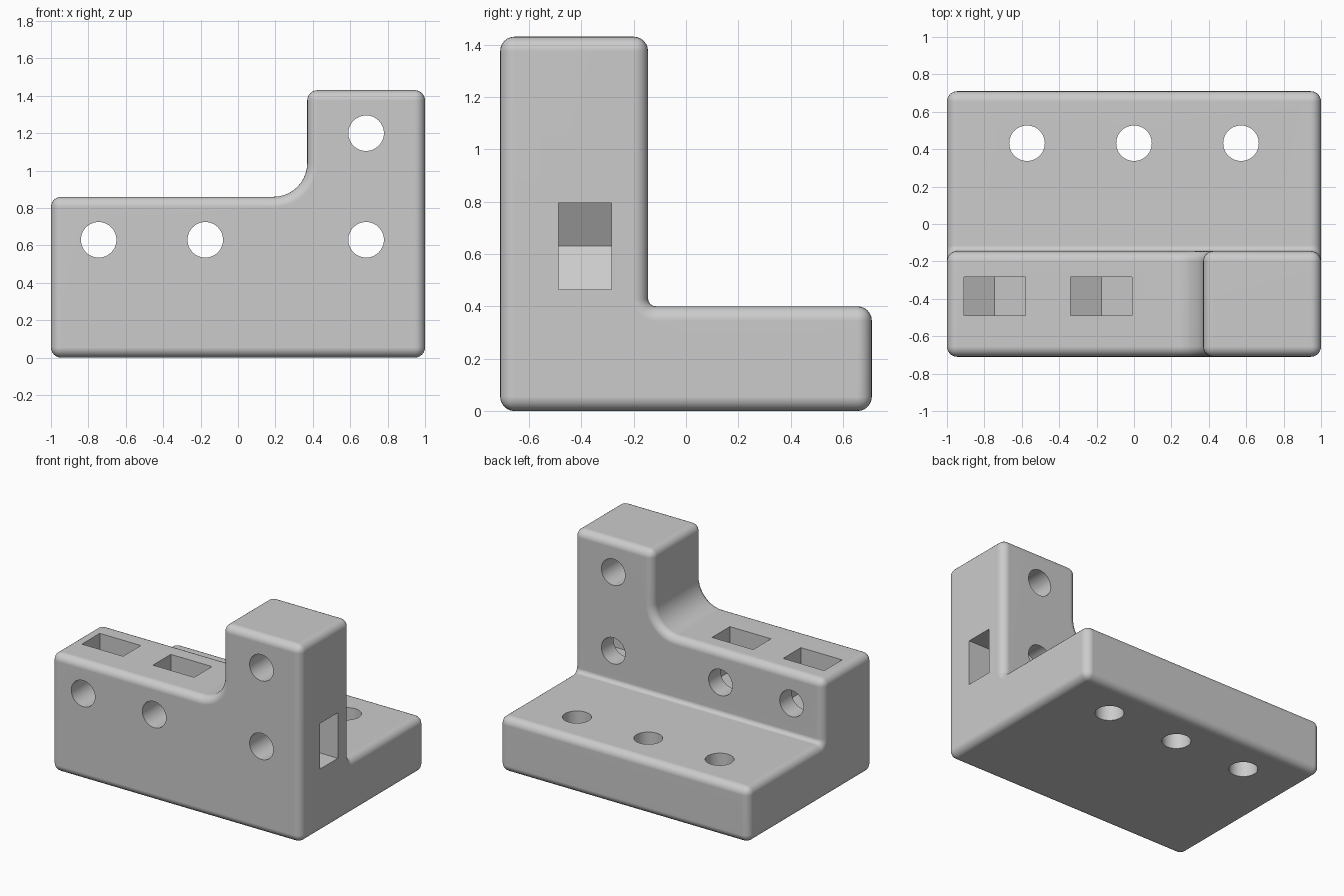
import bpy
import bmesh
import math
from mathutils import Matrix, Vector

old = bpy.data.objects.get("Cube")
if old:
    bpy.data.objects.remove(old, do_unlink=True)

grey = bpy.data.materials.new("light_grey")
grey.use_nodes = True
colour = (0.6, 0.6, 0.6, 1)
grey.diffuse_color = colour
grey.node_tree.nodes["Principled BSDF"].inputs["Base Color"].default_value = colour

# Main dimensions
FRONT, WALL_BACK, BACK = -0.71, -0.145, 0.71
POST_X = 0.37
BASE_TOP, WALL_TOP, POST_TOP = 0.40, 0.86, 1.43
HOLE_R = 0.095
NUT_HALF = 0.165


def new_object(name, bm):
    bmesh.ops.recalc_face_normals(bm, faces=bm.faces[:])
    mesh = bpy.data.meshes.new(name)
    bm.to_mesh(mesh)
    bm.free()
    mesh.materials.append(grey)
    obj = bpy.data.objects.new(name, mesh)
    bpy.context.scene.collection.objects.link(obj)
    return obj


def build_body():
    """Outer skin of the filled cells of a coarse grid, then rounded."""
    axes = ((-1, POST_X, 1), (FRONT, WALL_BACK, BACK),
            (0, BASE_TOP, WALL_TOP, POST_TOP))
    cells = {(i, j, k) for i in range(2) for j in range(2) for k in range(3)
             if k == 0 or (j == 0 and (k == 1 or i == 1))}
    bm = bmesh.new()
    verts = {}

    def vert(key):
        if key not in verts:
            verts[key] = bm.verts.new([axes[a][key[a]] for a in range(3)])
        return verts[key]

    for cell in cells:
        for a in range(3):
            for side in (0, 1):
                neighbour = list(cell)
                neighbour[a] += 2 * side - 1
                if tuple(neighbour) in cells:
                    continue
                b, c = (a + 1) % 3, (a + 2) % 3
                ring = []
                for db, dc in ((0, 0), (1, 0), (1, 1), (0, 1)):
                    key = list(cell)
                    key[a] += side
                    key[b] += db
                    key[c] += dc
                    ring.append(vert(tuple(key)))
                bm.faces.new(ring if side else ring[::-1])
    bmesh.ops.recalc_face_normals(bm, faces=bm.faces[:])
    bmesh.ops.dissolve_limit(bm, angle_limit=0.01, verts=bm.verts[:],
                             edges=bm.edges[:])

    def round_edges(edges, radius, segments):
        bmesh.ops.bevel(bm, geom=edges, offset=radius, offset_type='OFFSET',
                        segments=segments, profile=0.5, affect='EDGES',
                        clamp_overlap=False)

    def inner_edges(z):
        return [e for e in bm.edges if e.calc_face_angle_signed(0) < -1
                and all(abs(v.co.z - z) < 0.001 for v in e.verts)]

    # Inside corners first, then every outside edge
    round_edges(inner_edges(WALL_TOP), 0.18, 10)
    round_edges(inner_edges(BASE_TOP), 0.03, 4)
    bm.normal_update()
    round_edges([e for e in bm.edges if e.calc_face_angle_signed(0) > 1], 0.055, 6)
    return new_object("bracket_body", bm)


def hole_cutter(name, centre, axis):
    bm = bmesh.new()
    turn = Vector((0, 0, 1)).rotation_difference(Vector(axis)).to_matrix().to_4x4()
    bmesh.ops.create_cone(bm, cap_ends=True, segments=48, radius1=HOLE_R,
                          radius2=HOLE_R, depth=1,
                          matrix=Matrix.Translation(centre) @ turn)
    return new_object(name, bm)


def nut_slot_cutter(name, x, z, angle):
    """Slot with a pointed hexagonal end, opening upward before the turn."""
    tip = NUT_HALF / math.cos(math.pi / 6)
    w = NUT_HALF
    outline = ((0, -tip), (w, -tip / 2), (w, 0.4), (-w, 0.4), (-w, -tip / 2))
    bm = bmesh.new()
    face = bm.faces.new([bm.verts.new((u, -0.488, v)) for u, v in outline])
    extruded = bmesh.ops.extrude_face_region(bm, geom=[face])["geom"]
    bmesh.ops.translate(bm, vec=(0, 0.204, 0),
                        verts=[g for g in extruded if isinstance(g, bmesh.types.BMVert)])
    bm.transform(Matrix.Translation((x, 0, z)) @ Matrix.Rotation(angle, 4, 'Y'))
    return new_object(name, bm)


body = build_body()

# Wall holes, each with a nut slot opening up, right or left
cutters = []
quarter = math.pi / 2
for x, z, angle in ((-0.745, 0.63, 0), (-0.175, 0.63, 0),
                    (0.685, 0.63, quarter), (0.685, 1.2, -quarter)):
    cutters.append(hole_cutter("wall_hole_cutter", (x, -0.43, z), (0, 1, 0)))
    cutters.append(nut_slot_cutter("nut_slot_cutter", x, z, angle))

# Base holes
for x in (-0.572, 0, 0.572):
    cutters.append(hole_cutter("base_hole_cutter", (x, 0.432, 0.2), (0, 0, 1)))

bpy.ops.object.select_all(action='DESELECT')
bpy.context.view_layer.objects.active = body
body.select_set(True)
for cutter in cutters:
    cutter.hide_render = True
    cut = body.modifiers.new("cut", 'BOOLEAN')
    cut.operation = 'DIFFERENCE'
    cut.solver = 'EXACT'
    cut.object = cutter
    bpy.ops.object.modifier_apply(modifier=cut.name)
    bpy.data.objects.remove(cutter, do_unlink=True)

# Smooth rounded edges with crisp hole rims
bpy.ops.object.shade_smooth_by_angle(angle=math.radians(30))
weighted = body.modifiers.new("weighted_normals", 'WEIGHTED_NORMAL')
weighted.keep_sharp = True
